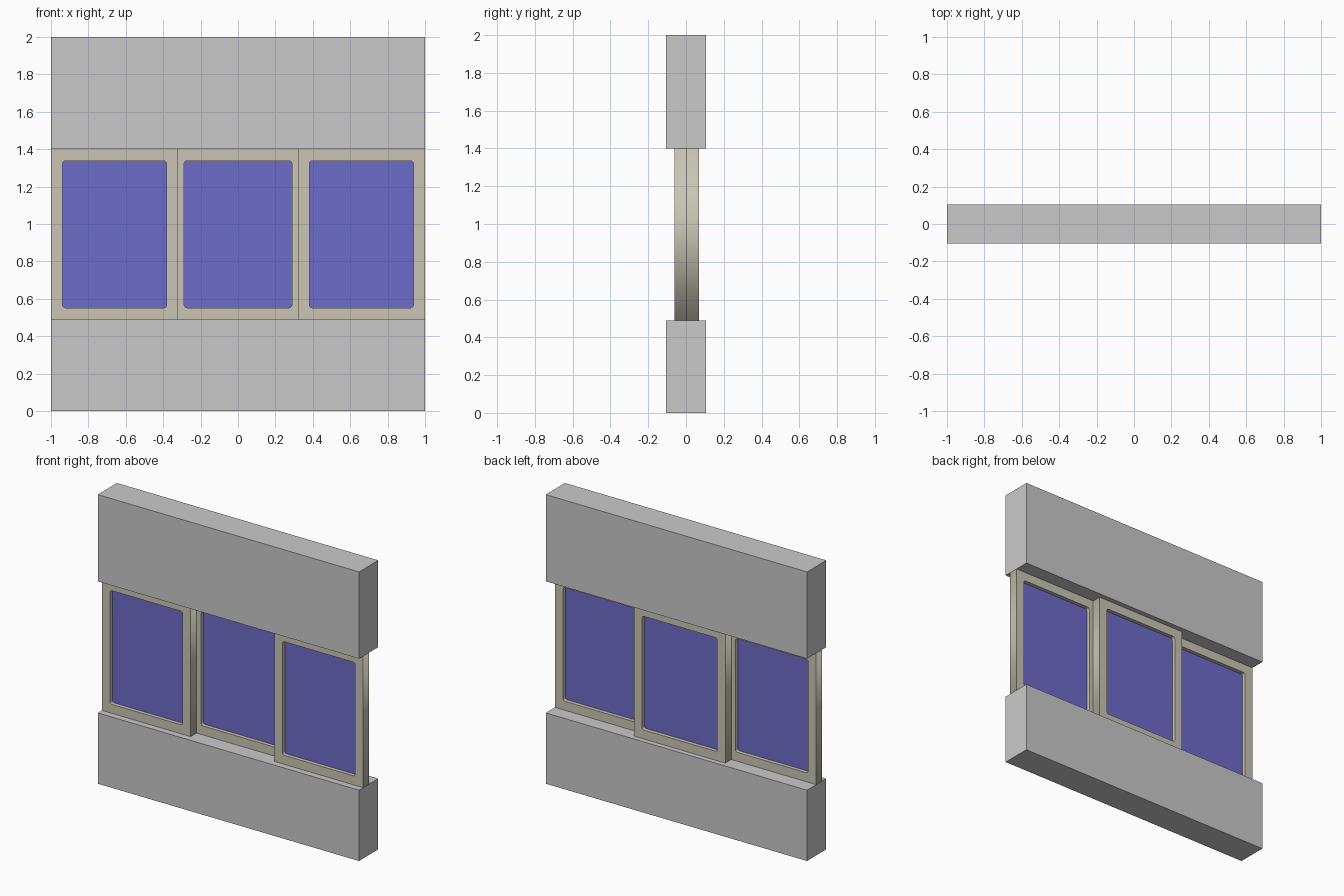
import bpy, math

if "Cube" in bpy.data.objects:
    bpy.data.objects.remove(bpy.data.objects["Cube"])


def material(name, rgb):
    m = bpy.data.materials.new(name)
    m.diffuse_color = (*rgb, 1)
    m.use_nodes = True
    m.node_tree.nodes["Principled BSDF"].inputs["Base Color"].default_value = m.diffuse_color
    return m


WALL = material("wall_grey", (0.59, 0.59, 0.59))
FRAME = material("frame_beige", (0.59, 0.56, 0.46))
GLASS = material("glass_blue", (0.155, 0.15, 0.59))


def box(name, x0, x1, y0, y1, z0, z1, mat):
    bpy.ops.mesh.primitive_cube_add(
        size=1, location=((x0 + x1) / 2, (y0 + y1) / 2, (z0 + z1) / 2))
    o = bpy.context.object
    o.name = name
    o.scale = (x1 - x0, y1 - y0, z1 - z0)
    bpy.ops.object.transform_apply(location=False, rotation=False)
    o.data.materials.append(mat)
    return o


def rounded_rect(x0, x1, z0, z1, r, steps=3):
    if r == 0:
        return [(x1, z1), (x0, z1), (x0, z0), (x1, z0)]
    centres = [(x1 - r, z1 - r), (x0 + r, z1 - r), (x0 + r, z0 + r), (x1 - r, z0 + r)]
    pts = []
    for q, (cx, cz) in enumerate(centres):
        for i in range(steps + 1):
            a = math.pi / 2 * (q + i / steps)
            pts.append((cx + r * math.cos(a), cz + r * math.sin(a)))
    return pts


def window(name, x0, x1, y0, y1, z0=0.49, z1=1.40, b=0.062):
    # frame: outline with a softly rounded opening, extruded through its depth
    cu = bpy.data.curves.new(name + "_frame", 'CURVE')
    cu.dimensions = '2D'
    cu.fill_mode = 'BOTH'
    cu.extrude = (y1 - y0) / 2
    for pts in (rounded_rect(x0, x1, z0, z1, 0),
                rounded_rect(x0 + b, x1 - b, z0 + b, z1 - b, 0.015)):
        s = cu.splines.new('POLY')
        s.points.add(len(pts) - 1)
        for p, (x, z) in zip(s.points, pts):
            p.co = (x, z, 0, 1)
        s.use_cyclic_u = True
    cu.materials.append(FRAME)
    o = bpy.data.objects.new(name + "_frame", cu)
    bpy.context.collection.objects.link(o)
    yc = (y0 + y1) / 2
    o.location.y = yc
    o.rotation_euler.x = math.pi / 2
    bpy.ops.object.select_all(action='DESELECT')
    o.select_set(True)
    bpy.context.view_layer.objects.active = o
    bpy.ops.object.convert(target='MESH')
    # glass pane, edges tucked into the frame
    e = b - 0.006
    box(name + "_glass", x0 + e, x1 - e, yc - 0.006, yc + 0.006, z0 + e, z1 - e, GLASS)


# solid wall below and above the window band
box("lower_wall", -1, 1, -0.105, 0.105, 0, 0.49, WALL)
box("upper_wall", -1, 1, -0.105, 0.105, 1.40, 2, WALL)

# outer sashes on the front track, middle sash overlapping behind
window("left_window", -1, -0.32, -0.06, 0.005)
window("right_window", 0.32, 1, -0.06, 0.005)
window("middle_window", -0.35, 0.35, 0.005, 0.07)
